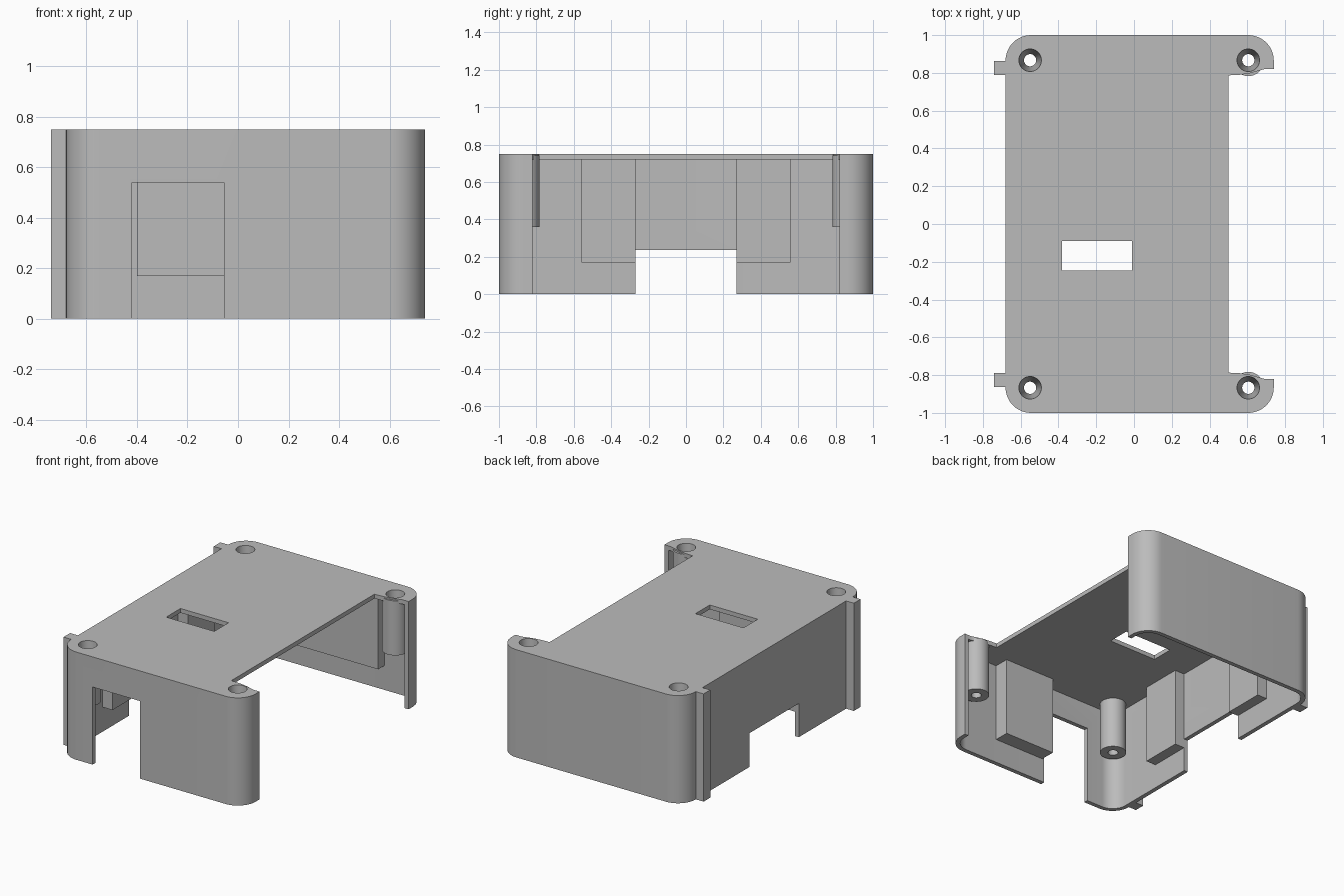
import bpy
import bmesh
import math

old = bpy.data.objects.get("Cube")
if old:
    bpy.data.objects.remove(old, do_unlink=True)

# Single plain grey plastic
grey = bpy.data.materials.new("grey plastic")
grey.use_nodes = True
colour = (0.5, 0.5, 0.5, 1)
grey.diffuse_color = colour
grey.node_tree.nodes["Principled BSDF"].inputs["Base Color"].default_value = colour

LEFT, RIGHT, HALF = -0.68, 0.74, 1.0
HEIGHT, WALL, RADIUS = 0.75, 0.03, 0.135
POSTS = [(x, y) for x in (-0.55, 0.605) for y in (-0.867, 0.867)]


def make(name, bm):
    bmesh.ops.recalc_face_normals(bm, faces=bm.faces)
    mesh = bpy.data.meshes.new(name)
    bm.to_mesh(mesh)
    bm.free()
    mesh.materials.append(grey)
    obj = bpy.data.objects.new(name, mesh)
    bpy.context.collection.objects.link(obj)
    return obj


def prism(name, points, z0, z1):
    bm = bmesh.new()
    face = bm.faces.new([bm.verts.new((x, y, z0)) for x, y in points])
    ext = bmesh.ops.extrude_face_region(bm, geom=[face])
    verts = [v for v in ext["geom"] if isinstance(v, bmesh.types.BMVert)]
    bmesh.ops.translate(bm, verts=verts, vec=(0, 0, z1 - z0))
    return make(name, bm)


def box(name, x0, x1, y0, y1, z0, z1):
    return prism(name, [(x0, y0), (x1, y0), (x1, y1), (x0, y1)], z0, z1)


def cone(name, x, y, z0, z1, r0, r1):
    bm = bmesh.new()
    bmesh.ops.create_cone(bm, cap_ends=True, segments=48, radius1=r0,
                          radius2=r1, depth=z1 - z0)
    bmesh.ops.translate(bm, verts=bm.verts, vec=(x, y, (z0 + z1) / 2))
    return make(name, bm)


def rounded_outline(inset):
    r = RADIUS - inset
    cx0, cx1, cy = LEFT + RADIUS, RIGHT - RADIUS, HALF - RADIUS
    points = []
    for i, (cx, c) in enumerate([(cx1, cy), (cx0, cy), (cx0, -cy), (cx1, -cy)]):
        for k in range(13):
            a = math.pi / 2 * (i + k / 12)
            points.append((cx + r * math.cos(a), c + r * math.sin(a)))
    return points


def combine(target, tool, operation):
    tool.hide_render = True
    mod = target.modifiers.new(operation.lower(), "BOOLEAN")
    mod.operation = operation
    mod.solver = "EXACT"
    mod.object = tool
    bpy.context.view_layer.objects.active = target
    bpy.ops.object.modifier_apply(modifier=mod.name)
    bpy.data.objects.remove(tool, do_unlink=True)


# Hollow case, open below
shell = prism("case_shell", rounded_outline(0), 0, HEIGHT)
combine(shell, prism("cavity", rounded_outline(WALL), -0.1, HEIGHT - WALL), "DIFFERENCE")

# Open side with curved wings at both ends
wing = [(0.5, 0.787), (0.56, 0.79), (0.61, 0.797), (0.65, 0.808),
        (0.69, 0.82), (0.9, 0.82)]
opening = [(x, -y) for x, y in wing] + wing[::-1]
combine(shell, prism("side_opening", opening, -0.2, 1), "DIFFERENCE")

# Front doorway, side notch and top slot
combine(shell, box("front_doorway", -0.42, -0.055, -1.1, -0.9, -0.1, 0.54), "DIFFERENCE")
combine(shell, box("side_notch", -0.8, -0.6, -0.27, 0.27, -0.1, 0.235), "DIFFERENCE")
combine(shell, box("top_slot", -0.38, -0.01, -0.247, -0.09, 0.6, 0.9), "DIFFERENCE")

# Corner tabs along the closed side
for y0, y1 in ((-0.863, -0.79), (0.79, 0.863)):
    combine(shell, box("tab", -0.74, LEFT + 0.01, y0, y1, 0, HEIGHT), "UNION")

# Screw posts with tapered holes
for x, y in POSTS:
    combine(shell, cone("post", x, y, 0.36, HEIGHT - 0.01, 0.084, 0.084), "UNION")
for x, y in POSTS:
    combine(shell, cone("hole", x, y, 0.355, HEIGHT + 0.005, 0.032, 0.06), "DIFFERENCE")

# Thick pads on the inside of the walls
PAD_Z = (0.17, HEIGHT - WALL + 0.005)
inner = LEFT + WALL
box("front_pad", -0.04, 0.35, -HALF + 0.025, -0.865, *PAD_Z)
box("back_pad", -0.40, 0.45, 0.9, HALF - 0.025, *PAD_Z)
for name, y0, y1 in (("side_pad_front", -0.56, -0.27), ("side_pad_back", 0.27, 0.56)):
    box(name, inner - 0.005, -0.575, y0, y1, *PAD_Z)

# Smooth round surfaces, sharp edges
bpy.ops.object.select_all(action="DESELECT")
shell.select_set(True)
bpy.context.view_layer.objects.active = shell
bpy.ops.object.shade_smooth_by_angle(angle=math.radians(30))
